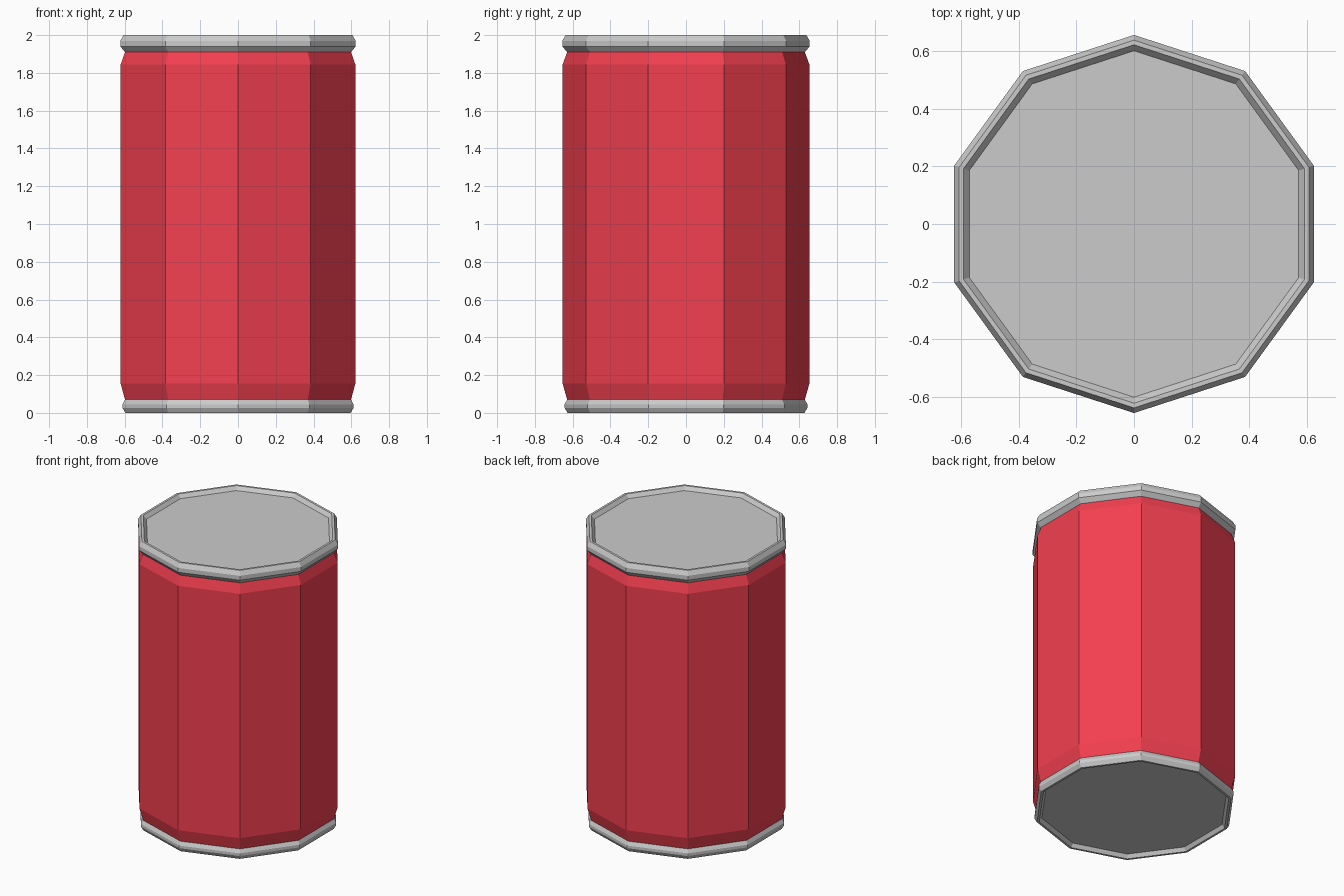
import bpy, bmesh, math

if "Cube" in bpy.data.objects:
    bpy.data.objects.remove(bpy.data.objects["Cube"])

SIDES = 10


def lathe(name, profile, color=None, cap_start=False, cap_end=False):
    """Spin a (radius, z) profile into a ten-sided flat-shaded shell."""
    bm = bmesh.new()
    rings = []
    for r, z in profile:
        angles = [math.pi / 2 + 2 * math.pi * i / SIDES for i in range(SIDES)]
        rings.append([bm.verts.new((r * math.cos(a), r * math.sin(a), z)) for a in angles])
    for low, high in zip(rings, rings[1:]):
        for i in range(SIDES):
            j = (i + 1) % SIDES
            bm.faces.new((low[i], low[j], high[j], high[i]))
    if cap_start:
        bm.faces.new(rings[0][::-1])
    if cap_end:
        bm.faces.new(rings[-1])
    mesh = bpy.data.meshes.new(name)
    bm.to_mesh(mesh)
    bm.free()
    obj = bpy.data.objects.new(name, mesh)
    bpy.context.collection.objects.link(obj)
    if color:
        mat = bpy.data.materials.new(name + "_paint")
        mat.diffuse_color = color
        mat.use_nodes = True
        mat.node_tree.nodes["Principled BSDF"].inputs["Base Color"].default_value = mat.diffuse_color
        mesh.materials.append(mat)
    return obj


# Red painted wall with tapered shoulders
lathe("can_body", [(0.629, 0.07), (0.653, 0.155), (0.653, 1.845), (0.629, 1.91)],
      color=(0.9, 0.05, 0.08, 1))

# Bottom rim with recessed base, from base panel outwards and up
lathe("bottom_rim", [(0.595, 0.025), (0.612, 0.0), (0.627, 0.0), (0.643, 0.027),
                     (0.643, 0.045), (0.629, 0.07)], cap_start=True)

# Top rim with recessed lid, from the wall upwards and in
lathe("top_rim", [(0.629, 1.91), (0.655, 1.94), (0.655, 1.97), (0.637, 2.0),
                  (0.621, 2.0), (0.6, 1.975)], cap_end=True)
